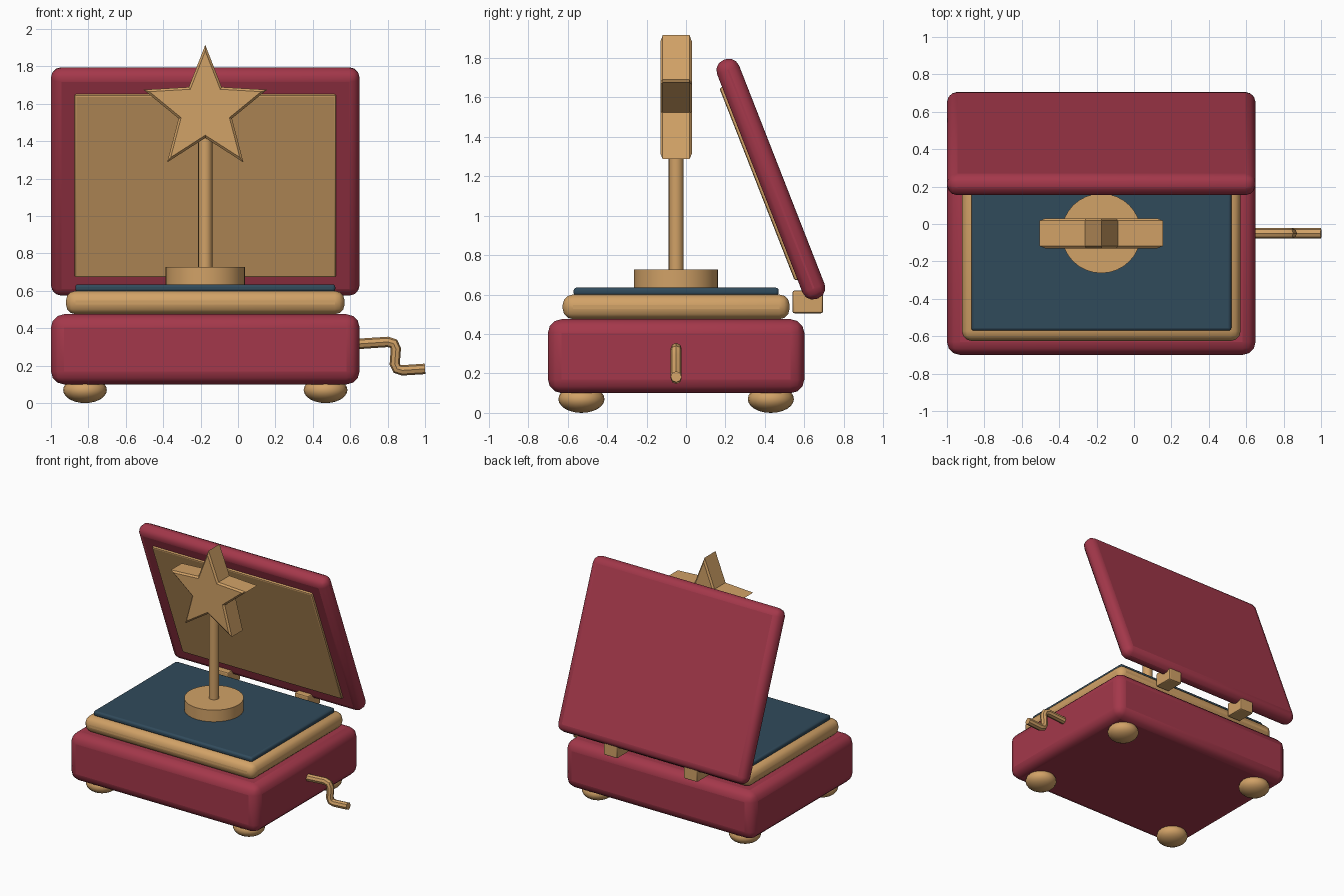
import bpy, bmesh, math
from mathutils import Vector, Matrix

if "Cube" in bpy.data.objects:
    bpy.data.objects.remove(bpy.data.objects["Cube"], do_unlink=True)


def material(name, rgb):
    m = bpy.data.materials.new(name)
    m.use_nodes = True
    m.diffuse_color = (*rgb, 1)
    m.node_tree.nodes["Principled BSDF"].inputs["Base Color"].default_value = (*rgb, 1)
    return m


RED = material("crimson_lacquer", (0.37, 0.039, 0.069))
GOLD = material("warm_gold", (0.64, 0.36, 0.135))
NAVY = material("navy_velvet", (0.03, 0.069, 0.105))

CX, CY = -0.175, -0.05   # middle of the box


def finish(ob, name, mat, bevel=0, segments=3, smooth=True):
    """Name, colour, round the edges and shade the active object."""
    ob.name = ob.data.name = name
    ob.data.materials.append(mat)
    if smooth:
        bpy.ops.object.shade_smooth_by_angle(angle=math.radians(35))
    if bevel:
        mod = ob.modifiers.new("rounded_edges", "BEVEL")
        mod.width, mod.segments = bevel, segments
        bpy.ops.object.modifier_apply(modifier=mod.name)
        if smooth:
            bpy.ops.object.shade_smooth_by_angle(angle=math.radians(35))
    return ob


def block(name, mat, centre, size, bevel, tilt=0, segments=3):
    bpy.ops.mesh.primitive_cube_add(size=1, location=centre)
    ob = bpy.context.object
    ob.scale = size
    bpy.ops.object.transform_apply(location=False, rotation=False, scale=True)
    ob.rotation_euler.x = tilt
    return finish(ob, name, mat, bevel, segments)


def drum(name, radius, low, high, sides):
    bpy.ops.mesh.primitive_cylinder_add(vertices=sides, radius=radius, depth=high - low,
                                        location=(CX, CY, (low + high) / 2))
    return finish(bpy.context.object, name, GOLD)


# Box body, gold rim and velvet platform
block("box_body", RED, (CX, CY, 0.2875), (1.65, 1.30, 0.375), 0.07)
block("gold_rim", GOLD, (CX, CY, 0.5375), (1.49, 1.15, 0.125), 0.052)
block("velvet_platform", NAVY, (CX, CY, 0.615), (1.39, 1.04, 0.04), 0.015)

# Leaning lid with its inner panel
TILT = 0.373
lid_centre = Vector((CX, 0.43, 1.185))
inward = Matrix.Rotation(TILT, 3, "X") @ Vector((0, -1, 0))
block("lid", RED, lid_centre, (1.65, 0.12, 1.30), 0.055, TILT)
block("lid_lining", GOLD, lid_centre + inward * 0.06, (1.40, 0.03, 1.05), 0.012, TILT, 2)

# Hinges and round feet
for side, label in ((-1, "right"), (1, "left")):
    block(f"hinge_{label}", GOLD, (CX + side * 0.35, 0.617, 0.5625),
          (0.12, 0.155, 0.115), 0.01, 0, 2)
    for end, place in ((-1, "front"), (1, "back")):
        bpy.ops.mesh.primitive_uv_sphere_add(segments=20, ring_count=12, radius=1,
                                             location=(CX + side * 0.643, CY + end * 0.48, 0.07))
        foot = bpy.context.object
        foot.scale = (0.117, 0.117, 0.07)
        bpy.ops.object.transform_apply(location=False, rotation=False, scale=True)
        finish(foot, f"foot_{place}_{label}", GOLD)

# Turning pedestal and pole
drum("pedestal", 0.213, 0.63, 0.727, 32)
drum("pole", 0.038, 0.72, 1.46, 16)

# Five-pointed star: extruded outline, rims chamfered front and back
bm = bmesh.new()
outline = []
for i in range(10):
    r, a = (0.15 if i % 2 else 0.347), i * math.pi / 5
    outline.append(bm.verts.new((r * math.sin(a), -0.08, r * math.cos(a))))
face = bm.faces.new(outline)
grown = bmesh.ops.extrude_face_region(bm, geom=[face])["geom"]
bmesh.ops.translate(bm, vec=(0, 0.16, 0), verts=[g for g in grown if isinstance(g, bmesh.types.BMVert)])
bmesh.ops.recalc_face_normals(bm, faces=bm.faces)
rims = [e for e in bm.edges if abs(e.verts[0].co.y - e.verts[1].co.y) < 0.01]
bmesh.ops.bevel(bm, geom=rims, offset=0.012, segments=1, affect="EDGES")
mesh = bpy.data.meshes.new("star")
bm.to_mesh(mesh)
bm.free()
star = bpy.data.objects.new("star", mesh)
bpy.context.collection.objects.link(star)
star.location = (CX, CY, 1.568)
finish(star, "star", GOLD, smooth=False)

# Bent crank handle on the side
path = [(0.6, 0.315), (0.65, 0.317), (0.8, 0.327), (0.832, 0.318), (0.844, 0.29),
        (0.838, 0.21), (0.85, 0.183), (0.88, 0.175), (1.0, 0.183)]
curve = bpy.data.curves.new("crank", "CURVE")
curve.dimensions = "3D"
curve.bevel_depth, curve.bevel_resolution = 0.028, 2
curve.use_fill_caps = True
spline = curve.splines.new("POLY")
spline.points.add(len(path) - 1)
for point, (x, z) in zip(spline.points, path):
    point.co = (x, CY, z, 1)
crank = bpy.data.objects.new("crank", curve)
bpy.context.collection.objects.link(crank)
bpy.ops.object.select_all(action="DESELECT")
crank.select_set(True)
bpy.context.view_layer.objects.active = crank
bpy.ops.object.convert(target="MESH")
finish(bpy.context.object, "crank", GOLD)
